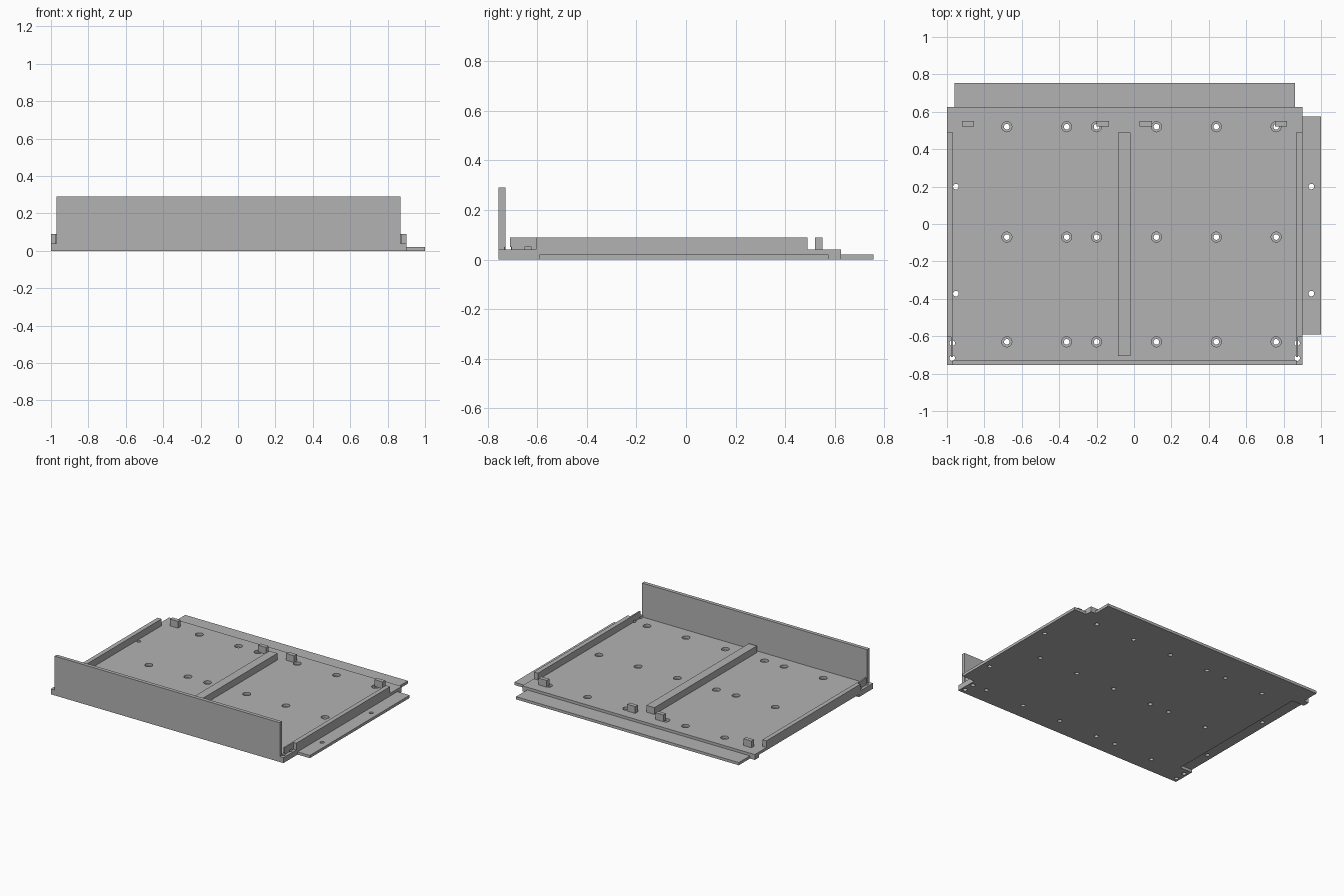
import bpy
import bmesh
from mathutils import Matrix

default = bpy.data.objects.get("Cube")
if default:
    bpy.data.objects.remove(default, do_unlink=True)

grey = bpy.data.materials.new("plain grey")
grey.use_nodes = True
grey.diffuse_color = (0.45, 0.45, 0.45, 1)
grey.node_tree.nodes["Principled BSDF"].inputs["Base Color"].default_value = grey.diffuse_color


def finish(name, bm):
    mesh = bpy.data.meshes.new(name)
    bm.to_mesh(mesh)
    bm.free()
    mesh.materials.append(grey)
    obj = bpy.data.objects.new(name, mesh)
    bpy.context.collection.objects.link(obj)
    return obj


def box(name, x, y, z):
    """Box from (low, high) limits on each axis."""
    bm = bmesh.new()
    bmesh.ops.create_cube(bm, size=1)
    for v in bm.verts:
        v.co = [lim[1] if c > 0 else lim[0] for c, lim in zip(v.co, (x, y, z))]
    return finish(name, bm)


def drills(name, spots, radius, low, high):
    """Hidden cutter made of upright cylinders."""
    bm = bmesh.new()
    for x, y in spots:
        bmesh.ops.create_cone(bm, cap_ends=True, segments=24, radius1=radius, radius2=radius,
                              depth=high - low, matrix=Matrix.Translation((x, y, (low + high) / 2)))
    return finish(name, bm)


def cut(obj, cutter):
    cutter.hide_render = True
    cutter.hide_set(True)
    mod = obj.modifiers.new(cutter.name, "BOOLEAN")
    mod.operation = "DIFFERENCE"
    mod.solver = "EXACT"
    mod.object = cutter


MID = -0.05          # centre line of the tray
BASE, LIP, RIM = 0.04, 0.02, 0.09
FRONT, BACK = -0.755, 0.625
FLANGE_Y = (-0.59, 0.575)

# Tray floor and the two thin joining flanges
floor = box("tray_floor", (-1, 0.9), (FRONT, BACK), (0, BASE))
side_flange = box("side_flange", (0.9, 1), FLANGE_Y, (0, LIP))
box("back_flange", (-0.96, 0.86), (BACK, 0.755), (0, LIP))

# Recess under the right-hand edge that takes a neighbouring flange
cut(floor, box("recess_cutter", (-1.1, -0.9), FLANGE_Y, (-0.1, LIP)))

# Counterbored screw holes
screws = [(x, y) for x in (-0.68, -0.36, -0.2, 0.12, 0.44, 0.76) for y in (-0.63, -0.07, 0.52)]
cut(floor, drills("screw_hole_cutter", screws, 0.015, -0.1, 0.1))
cut(floor, drills("counterbore_cutter", screws, 0.027, 0.02, 0.1))

# Joining holes through flange and recessed edge
joints = [(x, y) for x in (-0.952, 0.948) for y in (-0.372, 0.2)]
joint_cutter = drills("joint_hole_cutter", joints, 0.015, -0.1, 0.1)
cut(floor, joint_cutter)
cut(side_flange, joint_cutter)

# Corner holes, which also nick the thin rail ends and the wall
corners = [(MID + s * 0.922, y) for s in (-1, 1) for y in (-0.717, -0.637)]
corner_cutter = drills("corner_hole_cutter", corners, 0.015, -0.1, 0.05)
cut(floor, corner_cutter)

# Tall front wall
wall = box("front_wall", (-0.97, 0.87), (FRONT, -0.728), (BASE, 0.29))
cut(wall, corner_cutter)

# Side rails with thinner front ends
for side, s in (("right", -1), ("left", 1)):
    def span(a, b):
        return sorted((MID + s * a, MID + s * b))
    box(side + "_rail", span(0.917, 0.95), (-0.605, 0.49), (BASE, RIM))
    end = box(side + "_rail_end", span(0.917, 0.928), (-0.71, -0.605), (BASE, RIM))
    cut(end, corner_cutter)

# Centre divider and the row of stop tabs at the back
box("centre_divider", (-0.085, -0.02), (-0.705, 0.49), (BASE, RIM))
for i, x in enumerate((-0.92, -0.2, 0.03, 0.753)):
    box("stop_tab_%d" % (i + 1), (x, x + 0.065), (0.52, 0.55), (BASE, RIM))
